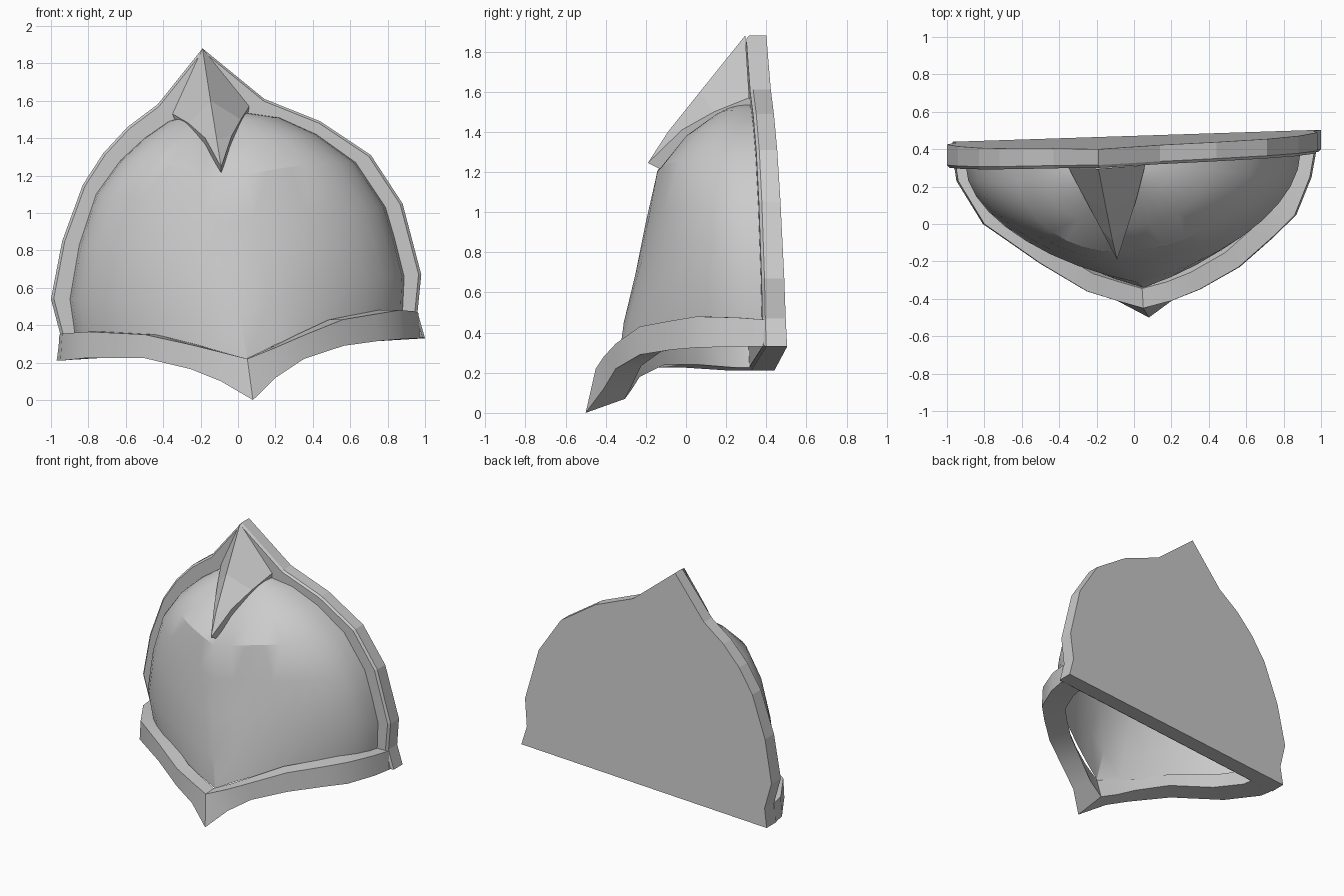
import bpy, bmesh, math
from mathutils import Vector

if "Cube" in bpy.data.objects:
    bpy.data.objects.remove(bpy.data.objects["Cube"])


def back_y(x, z):
    return 0.482 + 0.035 * x - 0.04 * z


def front_y(x, z):
    return 0.353 + 0.040 * x - 0.024 * z


def make(name, verts, faces, smooth=None):
    bm = bmesh.new()
    vs = [bm.verts.new(v) for v in verts]
    for f in faces:
        bm.faces.new([vs[i] for i in f])
    bmesh.ops.remove_doubles(bm, verts=bm.verts, dist=0.0005)
    bmesh.ops.recalc_face_normals(bm, faces=bm.faces)
    me = bpy.data.meshes.new(name)
    bm.to_mesh(me)
    bm.free()
    ob = bpy.data.objects.new(name, me)
    bpy.context.collection.objects.link(ob)
    if smooth:
        bpy.ops.object.select_all(action='DESELECT')
        ob.select_set(True)
        bpy.context.view_layer.objects.active = ob
        bpy.ops.object.shade_smooth_by_angle(angle=math.radians(smooth))
    return ob


def grid_faces(rows, cols, wrap=False):
    faces = []
    for r in range(rows - 1):
        for c in range(cols if wrap else cols - 1):
            d = (c + 1) % cols
            faces.append((r * cols + c, r * cols + d, (r + 1) * cols + d, (r + 1) * cols + c))
    return faces


# Back plate with arched, peaked rim: three rings (bevelled front, front, back)
outline = [(-.97, .21), (-.95, .35), (-1, .54), (-.94, .85), (-.83, 1.15), (-.72, 1.32),
           (-.59, 1.46), (-.43, 1.58), (-.19, 1.88), (.14, 1.61), (.44, 1.49), (.71, 1.31),
           (.88, 1.05), (.98, .67), (.96, .47), (1.0, .33)]
n = len(outline)
verts = [(x * .985, front_y(x, z), .8 + (z - .8) * .985) for x, z in outline]
verts += [(x, front_y(x, z) + .015, z) for x, z in outline]
verts += [(x, back_y(x, z), z) for x, z in outline]
make("rim_back_plate", verts,
     grid_faces(3, n, True) + [tuple(range(n)), tuple(range(2 * n, 3 * n))])

# Domed shell: each row arcs from the left rim over the centre ridge to the right rim
left = [(-.87, .33), (-.9, .54), (-.85, .83), (-.76, 1.10), (-.63, 1.28), (-.5, 1.40),
        (-.37, 1.49), (-.13, 1.56)]
right = [(.88, .45), (.89, .66), (.84, .86), (.79, 1.03), (.63, 1.27), (.42, 1.42),
         (.22, 1.51), (-.13, 1.56)]
ridge = [(.05, -.34, .22), (.01, -.31, .45), (-.03, -.25, .70), (-.06, -.20, .95),
         (-.09, -.15, 1.17), (-.10, -.02, 1.33), (-.115, .13, 1.44), (-.13, .30, 1.56)]
H = 9
verts = []
for i, (l, r, c) in enumerate(zip(left, right, ridge)):
    roundness = min(1, .62 + .1 * i)
    for k in range(-H, H + 1):
        side = l if k < 0 else r
        t = abs(k) / H * math.pi / 2
        s = math.sin(t)
        depth = roundness * math.cos(t) + (1 - roundness) * (1 - s)
        y0 = front_y(*side) + .01
        verts.append((c[0] + (side[0] - c[0]) * s, y0 + (c[1] - y0) * depth,
                      c[2] + (side[1] - c[2]) * (1 - (1 - s) ** 2)))
make("domed_shell", verts, grid_faces(len(ridge), 2 * H + 1), 28)

# Lower band: x, y, top height, bottom height at each station
stations = [(-.955, .33, .35, .21), (-.94, .23, .355, .21), (-.80, 0, .365, .225),
            (-.50, -.21, .35, .225), (-.25, -.36, .295, .165), (-.09, -.41, .255, .10),
            (.05, -.45, .22, 0), (.20, -.41, .28, .12), (.35, -.35, .345, .22),
            (.56, -.23, .43, .29), (.74, -.07, .46, .315), (.86, .05, .48, .325),
            (.94, .25, .475, .33), (.965, .39, .465, .33)]
verts = []
for x, y, zt, zb in stations:
    tip = zb == 0

    def inward(s, z):
        return (x * s, .36 + (y - .36) * s, z)
    outer_bottom = (.08, -.5, 0) if tip else (x * 1.01, y, zb)
    verts += [inward(1, zt), outer_bottom,
              inward(.82, zb + (.07 if tip else .015)), inward(.87, zt)]
last = len(verts) - 4
make("lower_band", verts, grid_faces(len(stations), 4, True) +
     [(0, 1, 2, 3), tuple(range(last, last + 4))], 25)

# Faceted spike: ridge line with a sloping facet and a short skirt on each side
spine = [(-.19, .295, 1.88), (-.147, .07, 1.60), (-.115, -.09, 1.40), (-.09, -.19, 1.245)]
edges = {"left": [(-.35, .30, 1.53), (-.265, .14, 1.48), (-.175, -.03, 1.40)],
         "right": [(.06, .315, 1.57), (.015, .14, 1.50), (-.035, -.02, 1.41)]}
rows = []
skirt = Vector((0, .05, -.05))
for side in ("left", "right"):
    e = [Vector(p) for p in edges[side]] + [Vector(spine[3])]
    low = [p + skirt for p in e]
    low[3] = Vector((-.09, -.13, 1.215))
    rows.append((e, low))
verts = [p for row in (rows[0][1], rows[0][0], spine, rows[1][0], rows[1][1]) for p in row]
make("peak_spike", verts, grid_faces(5, 4)[:5] +
     [(6, 7, 11, 10), (8, 9, 13, 12), (9, 10, 14, 13), (10, 11, 15, 14)] +
     grid_faces(5, 4)[9:])
